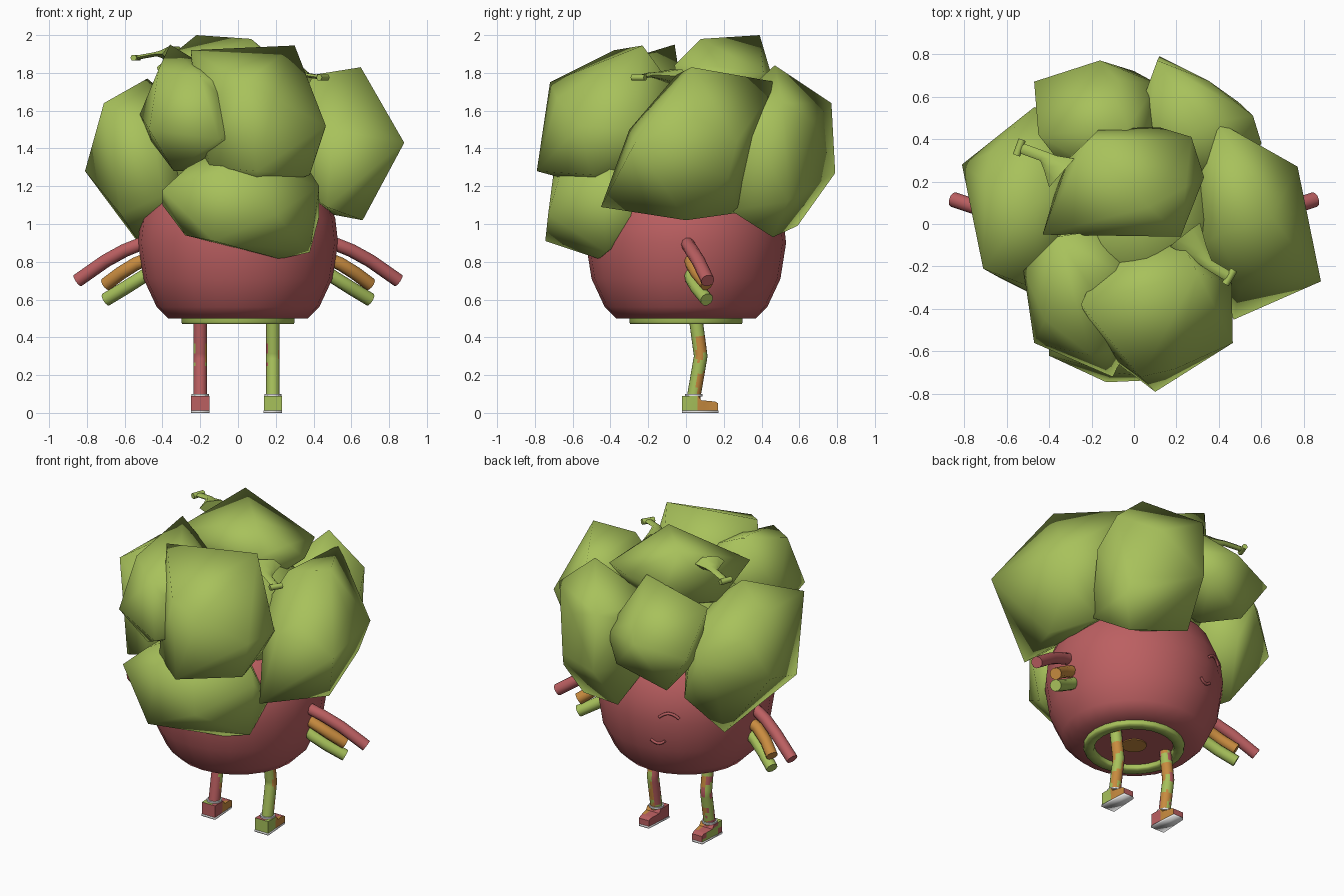
import bpy, bmesh, math
from mathutils import Vector

if "Cube" in bpy.data.objects:
    bpy.data.objects.remove(bpy.data.objects["Cube"])


def material(name, rgb):
    m = bpy.data.materials.new(name)
    m.diffuse_color = (*rgb, 1)
    m.use_nodes = True
    m.node_tree.nodes["Principled BSDF"].inputs["Base Color"].default_value = m.diffuse_color
    return m


RED = material("soft red", (0.50, 0.115, 0.12))
GREEN = material("leaf green", (0.39, 0.535, 0.105))
ORANGE = material("warm orange", (0.58, 0.26, 0.05))
WHITE = material("sole white", (0.85, 0.85, 0.85))


def finish(bm, name, mats, angle=40, rule=None):
    bmesh.ops.recalc_face_normals(bm, faces=bm.faces)
    if rule:
        for f in bm.faces:
            f.material_index = rule(f.calc_center_median())
    me = bpy.data.meshes.new(name)
    bm.to_mesh(me)
    bm.free()
    for m in mats:
        me.materials.append(m)
    for p in me.polygons:
        p.use_smooth = True
    me.set_sharp_from_angle(angle=math.radians(angle))
    ob = bpy.data.objects.new(name, me)
    bpy.context.collection.objects.link(ob)
    return ob


def lathe(name, profile, mat, segs=24, closed=False, angle=40):
    bm = bmesh.new()
    rings = [[bm.verts.new((r * math.cos(2 * math.pi * i / segs),
                            r * math.sin(2 * math.pi * i / segs), z))
              for i in range(segs)] for r, z in profile]
    pairs = list(zip(rings, rings[1:]))
    if closed:
        pairs.append((rings[-1], rings[0]))
    else:
        bm.faces.new(rings[0])
        bm.faces.new(rings[-1])
    for a, b in pairs:
        for i in range(segs):
            j = (i + 1) % segs
            bm.faces.new((a[i], a[j], b[j], b[i]))
    return finish(bm, name, [mat], angle)


def tube(name, pts, radii, mats, sides=10, rule=None, flat=1.0):
    pts = [Vector(p) for p in pts]
    if not isinstance(radii, (list, tuple)):
        radii = [radii] * len(pts)
    bm = bmesh.new()
    rings = []
    for k, p in enumerate(pts):
        t = (pts[min(k + 1, len(pts) - 1)] - pts[max(k - 1, 0)]).normalized()
        ref = Vector((0, 1, 0)) if abs(t.z) > 0.8 else Vector((0, 0, 1))
        u = t.cross(ref).normalized()
        v = u.cross(t)
        rings.append([bm.verts.new(p + radii[k] * (u * math.cos(a) + v * math.sin(a) * flat))
                      for a in (2 * math.pi * i / sides for i in range(sides))])
    for a, b in zip(rings, rings[1:]):
        for i in range(sides):
            j = (i + 1) % sides
            bm.faces.new((a[i], a[j], b[j], b[i]))
    bm.faces.new(rings[0])
    bm.faces.new(rings[-1])
    return finish(bm, name, mats, 62, rule)


def floret(name, lo, hi, corners):
    """Low-poly ball filling a box, with a few corners pulled out."""
    bm = bmesh.new()
    bmesh.ops.create_icosphere(bm, subdivisions=1, radius=1)
    ball = [v.co.copy() for v in bm.verts]
    bm.clear()
    for c in ball:
        bm.verts.new([(l + h) / 2 + t * (h - l) / 2 for l, h, t in zip(lo, hi, c)])
    for c in corners:
        bm.verts.new(c)
    bmesh.ops.convex_hull(bm, input=bm.verts[:])
    bmesh.ops.delete(bm, geom=[v for v in bm.verts if not v.link_faces], context='VERTS')
    return finish(bm, name, [GREEN], 85)


# Round body, rim and underside
lathe("body", [(0.24, 0.5), (0.37, 0.5), (0.43, 0.56), (0.5, 0.71), (0.53, 0.9),
               (0.515, 1.03), (0.45, 1.18), (0.3, 1.32), (0.1, 1.38)], RED, angle=80)
lathe("bottom_rim", [(0.3, 0.505), (0.3, 0.48), (0.295, 0.47), (0.24, 0.47),
                     (0.235, 0.48), (0.235, 0.505)], GREEN, closed=True, angle=80)
lathe("underside_spot", [(0.075, 0.494), (0.075, 0.501)], ORANGE)

# Leafy crown
floret("front_upper_floret", (-0.24, -0.74, 1.16), (0.44, 0.03, 1.86),
       [(-0.25, -0.38, 1.92), (0.3, -0.23, 1.945), (0.1, -0.79, 1.28), (0.465, -0.56, 1.52),
        (0.03, -0.72, 1.75), (0.46, -0.28, 1.5), (0.38, -0.5, 1.26), (-0.15, -0.6, 1.3)])
floret("front_left_floret", (-0.49, -0.65, 1.28), (0.1, 0.03, 1.85),
       [(-0.36, -0.06, 1.95), (-0.52, -0.22, 1.58), (-0.47, -0.56, 1.5), (-0.1, -0.72, 1.45),
        (-0.34, -0.45, 1.28), (-0.42, -0.45, 1.82), (-0.2, -0.62, 1.78)])
floret("front_lower_floret", (-0.38, -0.7, 0.9), (0.41, -0.1, 1.45),
       [(0.22, -0.46, 0.815), (0.38, -0.42, 0.85), (-0.13, -0.745, 0.91), (-0.4, -0.62, 1.18),
        (0.43, -0.45, 1.2), (0.2, -0.73, 1.05), (-0.28, -0.5, 0.94), (-0.1, -0.7, 1.28),
        (0.43, -0.3, 1.04), (-0.4, -0.36, 1.1)])
floret("right_floret", (0.2, -0.28, 1.05), (0.8, 0.38, 1.76),
       [(0.47, -0.45, 1.09), (0.88, -0.27, 1.43), (0.65, 0.03, 1.83), (0.66, 0.0, 1.02),
        (0.77, 0.27, 1.44), (0.39, 0.485, 1.75), (0.4, -0.05, 1.79), (0.5, -0.3, 1.5),
        (0.5, 0.28, 1.06)])
floret("left_floret", (-0.76, -0.25, 1.0), (-0.15, 0.52, 1.72),
       [(-0.81, 0.28, 1.28), (-0.71, -0.21, 1.64), (-0.7, 0.2, 1.64), (-0.62, -0.26, 1.05),
        (-0.49, 0.3, 0.85), (-0.47, 0.55, 1.4), (-0.48, 0.1, 1.77), (-0.45, -0.31, 1.5),
        (-0.4, -0.37, 1.15), (-0.36, 0.53, 1.13)])
floret("back_right_floret", (-0.05, 0.1, 1.0), (0.58, 0.72, 1.75),
       [(0.12, 0.79, 1.27), (0.11, 0.77, 1.64), (0.33, 0.47, 1.84), (0.56, 0.51, 1.64),
        (0.6, 0.38, 1.45), (0.51, 0.54, 1.12), (0.42, 0.46, 0.93), (0.08, 0.59, 0.99),
        (0.53, 0.24, 1.07)])
floret("back_left_floret", (-0.42, 0.15, 1.2), (0.12, 0.72, 1.75),
       [(-0.03, 0.45, 1.82), (-0.45, 0.42, 1.7), (-0.47, 0.67, 1.46), (-0.3, 0.63, 1.2),
        (0.0, 0.72, 1.33), (0.11, 0.66, 1.5), (-0.16, 0.77, 1.52)])
floret("top_floret", (-0.4, -0.08, 1.5), (0.28, 0.43, 1.96),
       [(-0.22, 0.39, 2.0), (0.07, 0.08, 1.98), (0.27, 0.41, 1.8), (0.33, 0.22, 1.75),
        (-0.43, -0.05, 1.83), (-0.16, 0.45, 1.75), (0.12, 0.455, 1.78), (0.22, -0.06, 1.84)])
bm = bmesh.new()
bmesh.ops.create_icosphere(bm, subdivisions=2, radius=0.43)
bmesh.ops.translate(bm, verts=bm.verts, vec=(0, 0.02, 1.4))
finish(bm, "crown_core", [GREEN], 85)


# Small sprouts with a flared tip
def sprout(name, base, mid, tip):
    b, m, t = Vector(base), Vector(mid), Vector(tip)
    d = (t - m).normalized()
    s = Vector((-d.y, d.x, 0))
    tube(name, [b, b.lerp(m, 0.6), m, t], [0.09, 0.045, 0.025, 0.025], [GREEN], 6, flat=0.5)
    tube(f"{name}_tip", [t - s * 0.04, t + s * 0.04], [0.018, 0.018], [GREEN], 6)


sprout("back_sprout", (-0.34, 0.24, 1.9), (-0.43, 0.32, 1.9), (-0.54, 0.36, 1.88))
sprout("front_sprout", (0.24, -0.05, 1.78), (0.35, -0.19, 1.79), (0.45, -0.25, 1.775))

# Triple arms on each side
ARMS = [("red", RED, [(0.45, 0.005, 0.91), (0.52, 0.01, 0.892), (0.6, 0.03, 0.86),
                      (0.7, 0.065, 0.805), (0.85, 0.115, 0.7)]),
        ("orange", ORANGE, [(0.44, 0.02, 0.83), (0.54, 0.03, 0.79), (0.62, 0.06, 0.74), (0.7, 0.11, 0.68)]),
        ("green", GREEN, [(0.43, 0.02, 0.77), (0.52, 0.03, 0.71), (0.6, 0.06, 0.66), (0.7, 0.11, 0.6)])]
for side, sx in (("left", -1), ("right", 1)):
    for label, mat, path in ARMS:
        tube(f"{side}_{label}_arm", [(sx * x, y, z) for x, y, z in path], 0.036, [mat], 10)


# Patchy paint on legs and shoes: 0 green, 1 red, 2 orange
def patches(sx, x, shoe):
    def rule(c):
        dx = c.x - x
        n = (math.sin(41 * dx + 37 * c.z) + math.sin(43 * c.y - 29 * c.z + 2)
             + math.sin(63 * c.z + 31 * c.y))
        if c.y < (-0.015 if shoe else 0.05):  # plain colour seen from the front
            return 0 if sx > 0 else 1
        if shoe:
            if dx > 0.03:
                return 2 if c.y > 0.05 else (0 if sx > 0 else 1)
            return 1 if sx > 0 or n > 0.5 else 0
        if sx > 0:  # red inner side, orange and green behind
            if dx < -0.01:
                return 0 if n > 1.0 else 1
            return 2 if c.y > 0.055 and n > -0.6 else 0
        if dx > 0.01:  # orange inner side, green outer side
            return 0 if n < -0.6 else 2
        if dx < -0.01:
            return 1 if n > 0.5 else 0
        return 2 if n > 0.5 else (1 if n < -0.8 else 0)
    return rule


# Legs, cuffs, shoes and soles
SHOE = [(-0.02, 0.012), (0.17, 0.012), (0.17, 0.05), (0.155, 0.06),
        (0.08, 0.067), (0.065, 0.09), (-0.02, 0.09)]
SOLE = [(-0.022, 0), (0.172, 0), (0.172, 0.013), (-0.022, 0.013)]
for side, sx, x in (("left", -1, -0.2), ("right", 1, 0.185)):
    key = [Vector((x, 0.04, 0.08)), Vector((x, 0.078, 0.3)), Vector((x, 0.05, 0.51))]
    path = [key[0].lerp(key[1], i / 12) for i in range(12)]
    path += [key[1].lerp(key[2], i / 12) for i in range(13)]
    tube(f"{side}_leg", path, 0.036, [GREEN, RED, ORANGE], 16, rule=patches(sx, x, False))
    tube(f"{side}_cuff", [(x, 0.042, 0.088), (x, 0.042, 0.1)], 0.046, [WHITE], 12)
    for part, prof, half in (("shoe", SHOE, 0.048), ("sole", SOLE, 0.049)):
        bm = bmesh.new()
        f = bm.faces.new([bm.verts.new((x - half, y, z)) for y, z in prof])
        ext = bmesh.ops.extrude_face_region(bm, geom=[f])
        for v in ext["geom"]:
            if isinstance(v, bmesh.types.BMVert):
                v.co.x = x + half
        for v in bm.verts:  # narrow the toe slightly
            if v.co.y > 0.15:
                v.co.x = x + (v.co.x - x) * 0.75
        if part == "sole":
            finish(bm, f"{side}_sole", [WHITE], angle=179)
            continue
        cuts = [((0, y, 0), (0, 1, 0)) for y in (-0.005, 0.02, 0.04, 0.06, 0.08, 0.1, 0.13)]
        cuts += [((0, 0, z), (0, 0, 1)) for z in (0.03, 0.05, 0.07)]
        cuts += [((x + o, 0, 0), (1, 0, 0)) for o in (-0.02, 0.02)]
        for co, no in cuts:
            bmesh.ops.bisect_plane(bm, geom=bm.verts[:] + bm.edges[:] + bm.faces[:],
                                   plane_co=co, plane_no=no)
        finish(bm, f"{side}_shoe", [GREEN, RED, ORANGE], rule=patches(sx, x, True))


# Raised face marks on the +y side of the body
def face_arc(name, phi, z0, width, bend):
    pts = []
    for i in range(9):
        t = i / 4 - 1
        z = z0 + bend * (1 - t * t)
        a = math.radians(phi + t * width)
        r = 0.53 - 0.15 * max(0, 0.9 - z)
        pts.append((-r * math.sin(a), r * math.cos(a), z))
    tube(name, pts, 0.009, [RED], 6)


face_arc("eye", 24, 0.94, 6.5, 0.03)
face_arc("mouth", 16, 0.78, 5, -0.022)
